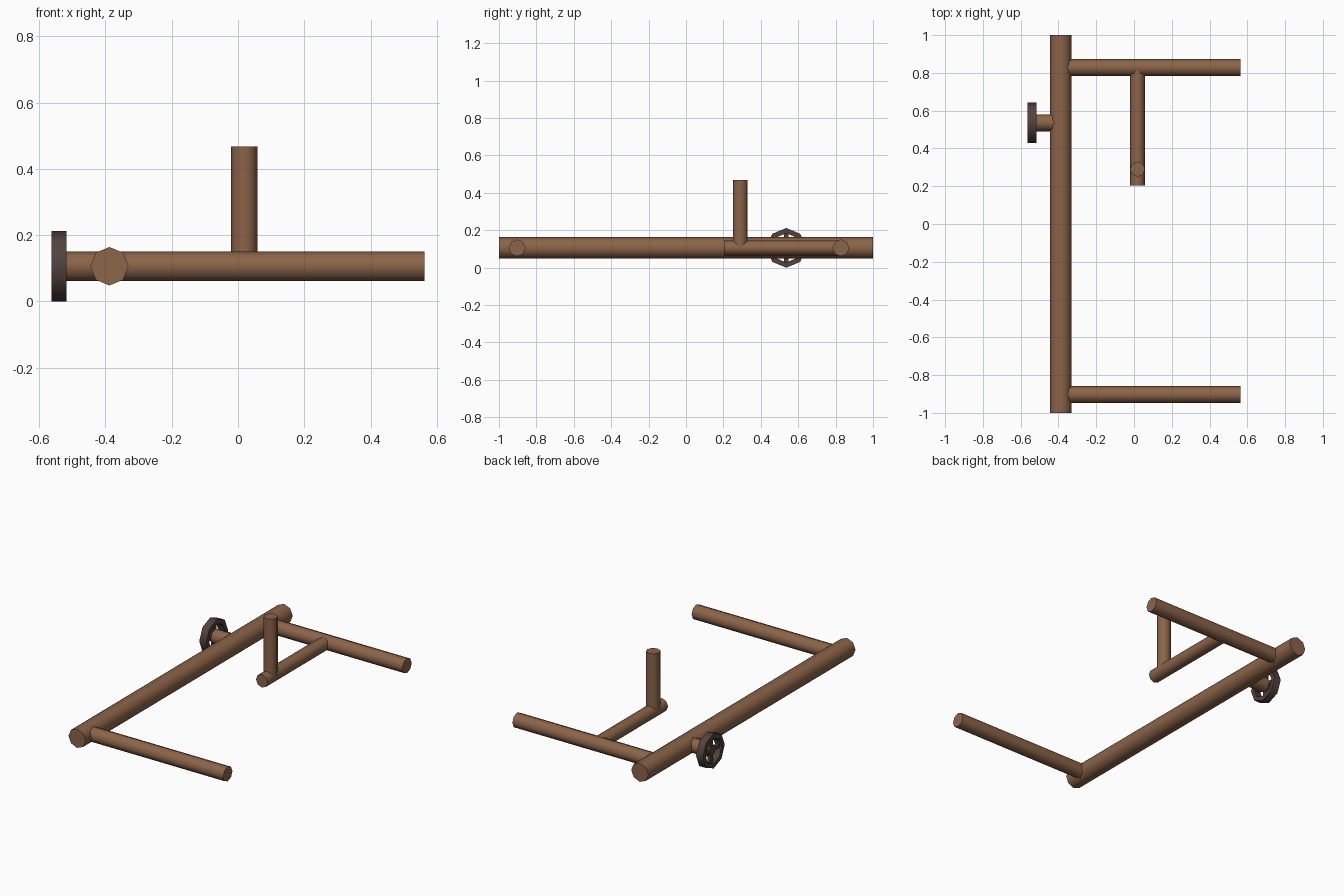
import bpy, bmesh, math
from mathutils import Vector

if "Cube" in bpy.data.objects:
    bpy.data.objects.remove(bpy.data.objects["Cube"])

SIDES = 8
Z = 0.106          # common centre height of all horizontal pipes
MAIN_X = -0.388


def material(name, rgb):
    m = bpy.data.materials.new(name)
    m.diffuse_color = (*rgb, 1.0)
    m.use_nodes = True
    m.node_tree.nodes["Principled BSDF"].inputs["Base Color"].default_value = m.diffuse_color
    return m


copper = material("copper_brown", (0.26, 0.128, 0.066))
iron = material("dark_iron", (0.085, 0.054, 0.046))


def finish(bm, name, mat):
    bmesh.ops.recalc_face_normals(bm, faces=bm.faces)
    me = bpy.data.meshes.new(name)
    bm.to_mesh(me)
    bm.free()
    me.materials.append(mat)
    ob = bpy.data.objects.new(name, me)
    bpy.context.collection.objects.link(ob)
    bpy.ops.object.select_all(action='DESELECT')
    ob.select_set(True)
    bpy.context.view_layer.objects.active = ob
    bpy.ops.object.shade_smooth_by_angle(angle=math.radians(50))
    return ob


def ring(bm, centre, u, v, r):
    pts = []
    for i in range(SIDES):
        a = 2 * math.pi * i / SIDES
        pts.append(bm.verts.new(centre + u * (r * math.cos(a)) + v * (r * math.sin(a))))
    return pts


def bridge(bm, a, b):
    for i in range(SIDES):
        j = (i + 1) % SIDES
        bm.faces.new((a[i], a[j], b[j], b[i]))


def pipe(name, start, end, r, mat=copper):
    # capped octagonal pipe along one axis, corners on the other two axes
    start, end = Vector(start), Vector(end)
    d = (end - start).normalized()
    u = Vector((d.y, d.z, d.x))
    v = d.cross(u)
    bm = bmesh.new()
    a, b = ring(bm, start, u, v, r), ring(bm, end, u, v, r)
    bridge(bm, a, b)
    bm.faces.new(a)
    bm.faces.new(b)
    return finish(bm, name, mat)


# Pipework
pipe("main_pipe", (MAIN_X, -1, Z), (MAIN_X, 1, Z), 0.058)
pipe("front_branch", (MAIN_X, -0.903, Z), (0.563, -0.903, Z), 0.045)
pipe("back_branch", (MAIN_X, 0.828, Z), (0.563, 0.828, Z), 0.045)
pipe("inner_branch", (0.019, 0.828, Z), (0.019, 0.203, Z), 0.04)
pipe("riser_pipe", (0.019, 0.29, Z), (0.019, 0.29, 0.468), 0.04)

# Valve stub and handwheel
WY = 0.536
X0, X1 = -0.563, -0.517
pipe("valve_stub", (MAIN_X, WY, Z), (-0.528, WY, Z), 0.045)

bm = bmesh.new()
u, v = Vector((0, 1, 0)), Vector((0, 0, 1))
loops = [ring(bm, Vector((x, WY, Z)), u, v, r)
         for x, r in ((X0, 0.106), (X1, 0.106), (X1, 0.078), (X0, 0.078))]
for i in range(4):
    bridge(bm, loops[i], loops[(i + 1) % 4])
finish(bm, "handwheel_rim", iron)

pipe("handwheel_hub", (-0.553, WY, Z), (-0.522, WY, Z), 0.03, iron)

# Crossed spokes
for name, size in (("spoke_vertical", (0.02, 0.024, 0.168)),
                   ("spoke_horizontal", (0.02, 0.168, 0.024))):
    bm = bmesh.new()
    bmesh.ops.create_cube(bm, size=1)
    for w in bm.verts:
        w.co = Vector((w.co.x * size[0] - 0.54, w.co.y * size[1] + WY, w.co.z * size[2] + Z))
    finish(bm, name, iron)
